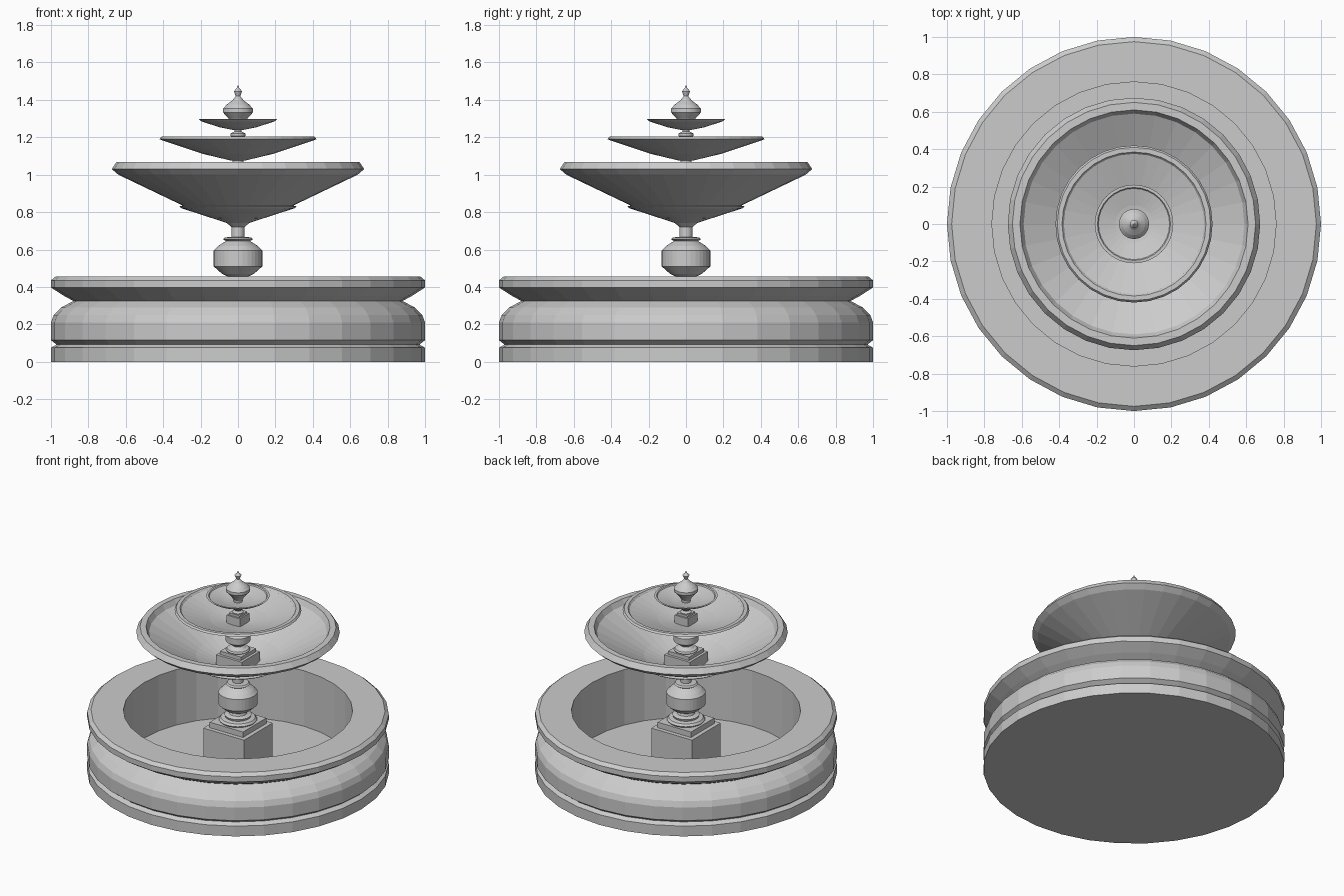
import bpy, bmesh, math

SIDES = 32


def lathe(name, profile):
    """Revolve (radius, z) points around z; points with r = 0 close the ends."""
    bm = bmesh.new()
    rings = []
    for r, z in profile:
        if r == 0:
            rings.append([bm.verts.new((0, 0, z))])
        else:
            rings.append([bm.verts.new((r * math.cos(2 * math.pi * i / SIDES),
                                        r * math.sin(2 * math.pi * i / SIDES), z))
                          for i in range(SIDES)])
    for a, b in zip(rings, rings[1:]):
        for i in range(SIDES):
            j = (i + 1) % SIDES
            if len(a) == 1:
                bm.faces.new((a[0], b[j], b[i]))
            elif len(b) == 1:
                bm.faces.new((a[i], a[j], b[0]))
            else:
                bm.faces.new((a[i], a[j], b[j], b[i]))
    bmesh.ops.recalc_face_normals(bm, faces=bm.faces)
    mesh = bpy.data.meshes.new(name)
    bm.to_mesh(mesh)
    bm.free()
    obj = bpy.data.objects.new(name, mesh)
    bpy.context.collection.objects.link(obj)
    return obj


def block(name, half, z0, z1):
    bpy.ops.mesh.primitive_cube_add(size=1, location=(0, 0, (z0 + z1) / 2))
    obj = bpy.context.object
    obj.name = name
    obj.scale = (2 * half, 2 * half, z1 - z0)


# Pool wall and floor
lathe("pool_basin", [
    (0, 0), (1.0, 0), (1.0, 0.075), (0.97, 0.092), (1.0, 0.115), (1.0, 0.21),
    (0.985, 0.25), (0.945, 0.29), (0.88, 0.325), (0.93, 0.352), (1.0, 0.397),
    (1.0, 0.435), (0.975, 0.456), (0.76, 0.456), (0.76, 0.05), (0, 0.05)])

# Square plinths: lower block and stepped slab for each tier
for tier, half, z0, z1, slab, z2 in [
        ("lower", 0.165, 0.04, 0.345, 0.135, 0.385),
        ("middle", 0.104, 0.765, 0.875, 0.085, 0.90),
        ("upper", 0.054, 1.095, 1.16, 0.043, 1.175)]:
    block(tier + "_plinth", half, z0, z1)
    block(tier + "_plinth_slab", slab, z1, z2)

# Turned balusters: moulded foot, urn, collar and neck
lathe("lower_baluster", [
    (0, 0.38), (0.115, 0.38), (0.127, 0.395), (0.115, 0.41), (0.085, 0.415),
    (0.09, 0.43), (0.06, 0.44), (0.055, 0.456), (0.085, 0.47), (0.13, 0.51),
    (0.13, 0.595), (0.105, 0.62), (0.065, 0.645), (0.08, 0.655), (0.07, 0.665),
    (0.035, 0.667), (0.035, 0.76), (0, 0.76)])
lathe("middle_baluster", [
    (0, 0.895), (0.073, 0.895), (0.08, 0.905), (0.073, 0.915), (0.054, 0.92),
    (0.035, 0.935), (0.055, 0.95), (0.082, 0.97), (0.082, 1.015),
    (0.04, 1.045), (0.052, 1.052), (0.03, 1.06), (0.03, 1.09), (0, 1.09)])
lathe("upper_baluster", [
    (0, 1.17), (0.038, 1.17), (0.038, 1.18), (0.02, 1.19), (0.04, 1.207),
    (0.04, 1.22), (0.02, 1.23), (0.02, 1.25), (0, 1.25)])

# Dishes, largest to smallest
lathe("lower_dish", [
    (0, 0.72), (0.035, 0.72), (0.06, 0.742), (0.30, 0.82), (0.315, 0.83),
    (0.295, 0.835), (0.64, 1.0), (0.675, 1.03), (0.65, 1.067), (0.61, 1.067),
    (0.59, 1.03), (0.28, 0.86), (0.07, 0.775), (0, 0.77)])
lathe("middle_dish", [
    (0, 1.075), (0.035, 1.075), (0.19, 1.112), (0.40, 1.182), (0.42, 1.19),
    (0.41, 1.203), (0.385, 1.203), (0.375, 1.19), (0.19, 1.13), (0.06, 1.1),
    (0, 1.1)])
lathe("upper_dish", [
    (0, 1.24), (0.03, 1.24), (0.10, 1.254), (0.195, 1.285), (0.21, 1.297),
    (0.195, 1.297), (0.19, 1.29), (0.10, 1.266), (0, 1.25)])

# Finial with pointed tip
lathe("finial", [
    (0, 1.245), (0.028, 1.245), (0.03, 1.27), (0.05, 1.30), (0.08, 1.333),
    (0.08, 1.353), (0.06, 1.375), (0.03, 1.398), (0.012, 1.42),
    (0.022, 1.446), (0.008, 1.462), (0, 1.48)])
